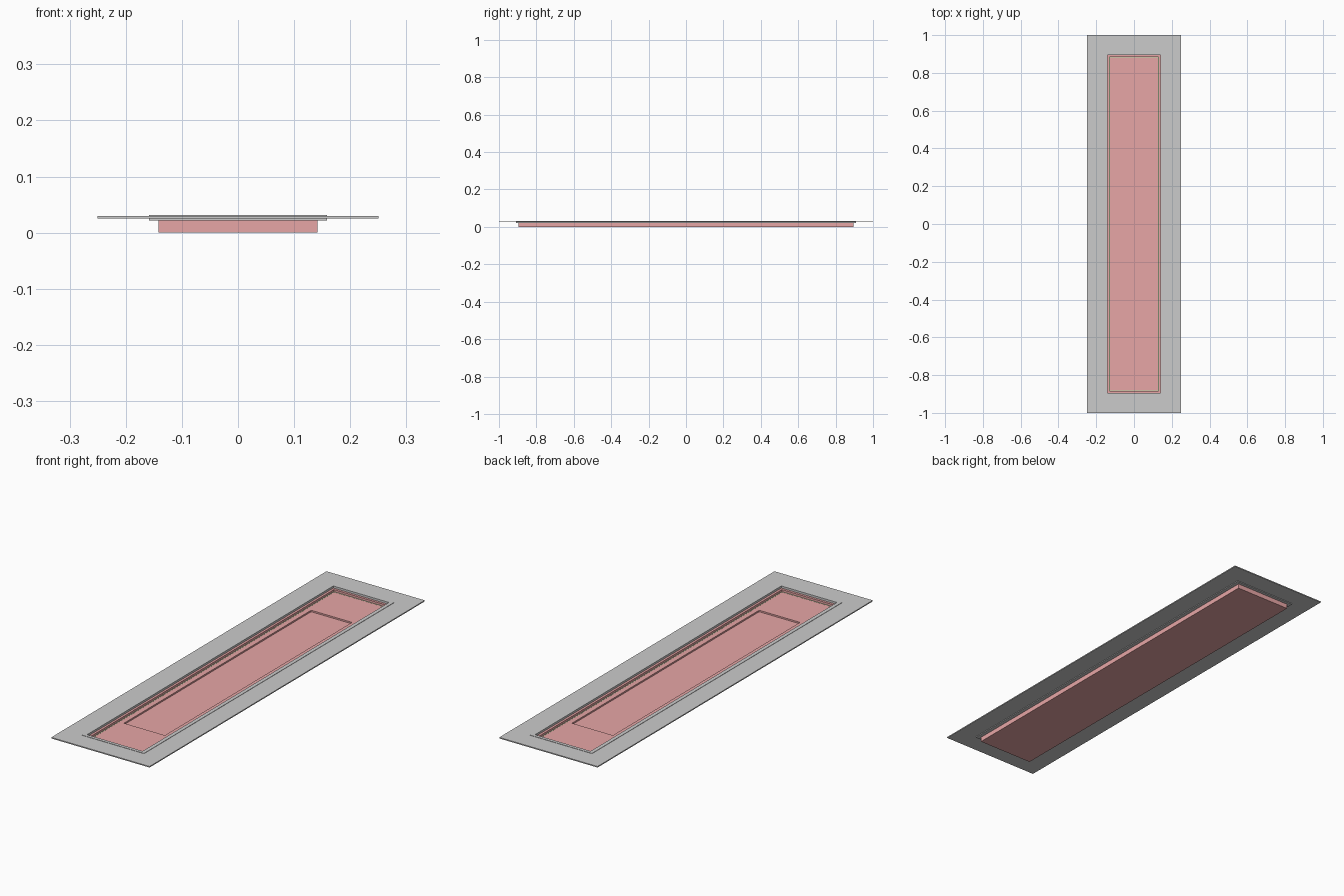
import bpy, bmesh

if "Cube" in bpy.data.objects:
    bpy.data.objects.remove(bpy.data.objects["Cube"])


def material(name, color):
    m = bpy.data.materials.new(name)
    m.diffuse_color = color
    m.use_nodes = True
    m.node_tree.nodes["Principled BSDF"].inputs["Base Color"].default_value = m.diffuse_color
    return m


def stepped_rect(name, loops, closed=False, mat=None):
    """Bridge rectangles (half x, half y, z); close into a ring or cap both ends."""
    bm = bmesh.new()
    rows = [[bm.verts.new((sx * x, sy * y, z))
             for sx, sy in ((-1, -1), (1, -1), (1, 1), (-1, 1))] for x, y, z in loops]
    pairs = list(zip(rows, rows[1:]))
    if closed:
        pairs.append((rows[-1], rows[0]))
    else:
        bm.faces.new(rows[0])
        bm.faces.new(rows[-1])
    for a, b in pairs:
        for i in range(4):
            j = (i + 1) % 4
            bm.faces.new((a[i], a[j], b[j], b[i]))
    bmesh.ops.recalc_face_normals(bm, faces=bm.faces)
    me = bpy.data.meshes.new(name)
    bm.to_mesh(me)
    bm.free()
    ob = bpy.data.objects.new(name, me)
    bpy.context.collection.objects.link(ob)
    if mat:
        me.materials.append(mat)
    return ob


def ring(name, outer, inner, z0, z1, mat=None):
    return stepped_rect(name, [(*outer, z0), (*outer, z1), (*inner, z1), (*inner, z0)], True, mat)


pink = material("pink", (0.8, 0.38, 0.38, 1))
green = material("green", (0.45, 0.75, 0.4, 1))

# Thin surrounding plate and the rim around its opening
ring("flange", (0.25, 1.0), (0.15, 0.905), 0.025, 0.030)
ring("rim", (0.159, 0.91), (0.1415, 0.895), 0.0215, 0.0315)

# Shallow tray with a rectangular pocket sunk in its floor
stepped_rect("tray", [
    (0.1415, 0.895, 0.0), (0.1415, 0.895, 0.022),
    (0.131, 0.884, 0.022), (0.131, 0.884, 0.012),
    (0.104, 0.68, 0.012), (0.104, 0.68, 0.005)], mat=pink)

# Narrow seal where the tray wall meets the floor
ring("seal", (0.131, 0.884), (0.128, 0.881), 0.011, 0.0125, green)
